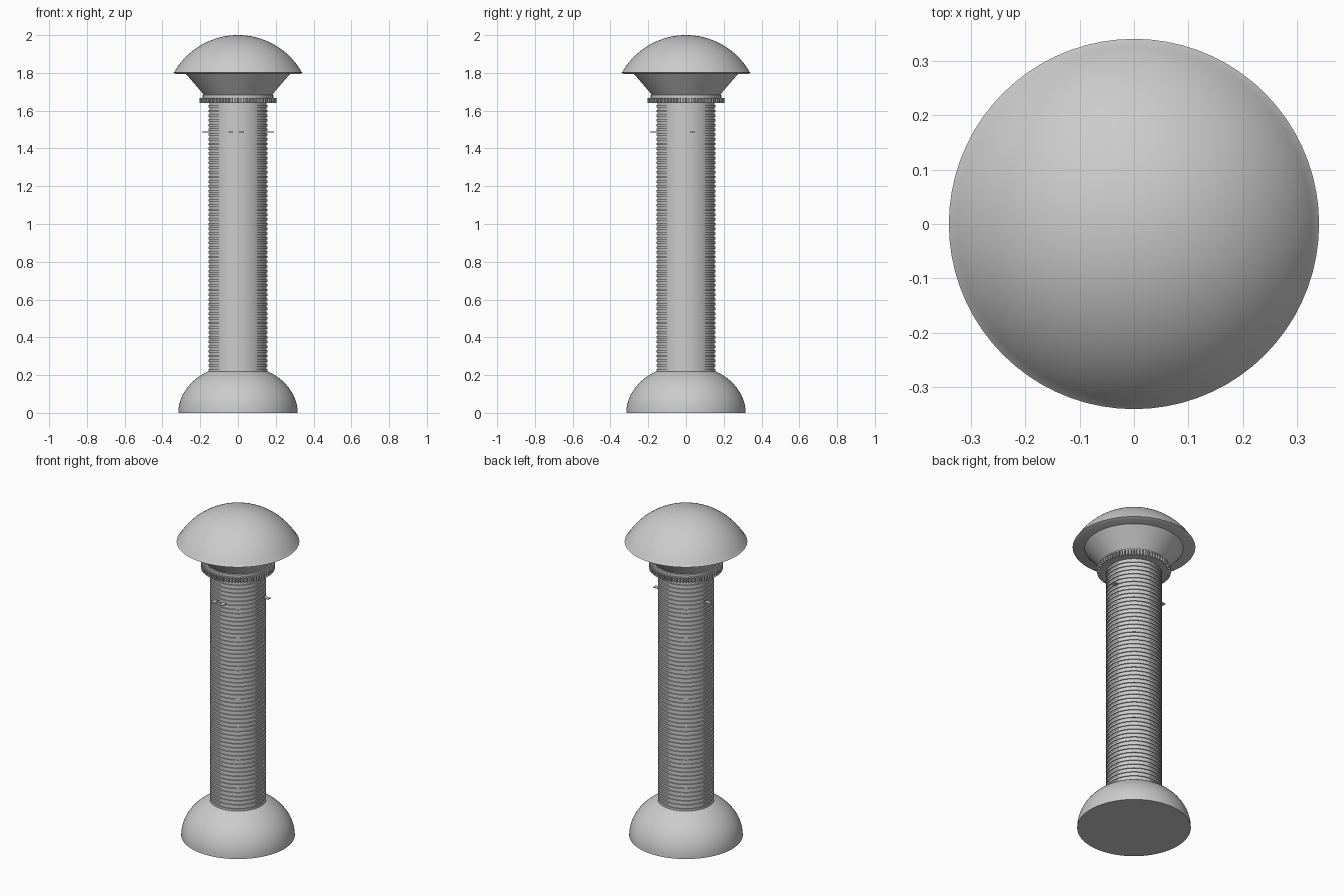
import bpy, bmesh
from math import sin, cos, pi, radians, sqrt, atan2

if "Cube" in bpy.data.objects:
    bpy.data.objects.remove(bpy.data.objects["Cube"])


def finish(name, bm, smooth=True):
    bmesh.ops.recalc_face_normals(bm, faces=bm.faces)
    me = bpy.data.meshes.new(name)
    bm.to_mesh(me)
    bm.free()
    ob = bpy.data.objects.new(name, me)
    bpy.context.collection.objects.link(ob)
    if smooth:
        bpy.ops.object.select_all(action='DESELECT')
        ob.select_set(True)
        bpy.context.view_layer.objects.active = ob
        bpy.ops.object.shade_smooth_by_angle(angle=radians(30))
    return ob


def lathe(name, profile, segs=72):
    """Revolve (radius, z) points about z; radius 0 closes to a pole."""
    bm = bmesh.new()
    verts = [bm.verts.new((r, 0, z)) for r, z in profile]
    edges = [bm.edges.new(p) for p in zip(verts, verts[1:])]
    bmesh.ops.spin(bm, geom=verts + edges, cent=(0, 0, 0), axis=(0, 0, 1),
                   angle=2 * pi, steps=segs, use_duplicate=False)
    bmesh.ops.remove_doubles(bm, verts=bm.verts, dist=1e-5)
    return finish(name, bm)


# Domed foot: part of an ellipse with a flat bottom
foot = [(0, 0)]
for i in range(15):
    z = 0.22 * sin(i / 14 * pi / 2)
    foot.append((0.316 * sqrt(1 - (z / 0.254) ** 2), z))
foot.append((0, 0.22))
lathe("foot", foot)

# Ribbed column: shallow square grooves
Z0, Z1, RIBS = 0.22, 1.642, 57
pitch = (Z1 - Z0) / RIBS
ribs = [(0, Z0)]
for i in range(RIBS):
    z = Z0 + i * pitch
    ribs += [(0.157, z), (0.157, z + pitch * 0.5),
             (0.151, z + pitch * 0.5), (0.151, z + pitch)]
ribs.append((0, Z1))
lathe("ribbed_column", ribs)

# Toothed collar
bm = bmesh.new()
TEETH = 72
ring = []
for i in range(TEETH):
    for f, r in ((-0.28, 0.192), (-0.22, 0.205), (0.22, 0.205), (0.28, 0.192)):
        a = 2 * pi * (i + f) / TEETH
        ring.append(bm.verts.new((r * cos(a), r * sin(a), 1.64)))
face = bm.faces.new(ring)
ext = bmesh.ops.extrude_face_region(bm, geom=[face], use_keep_orig=True)
bmesh.ops.translate(bm, vec=(0, 0, 0.028),
                    verts=[v for v in ext["geom"] if isinstance(v, bmesh.types.BMVert)])
finish("toothed_collar", bm, smooth=False)

# Flared neck under the cap
lathe("flared_neck", [(0, 1.665), (0.187, 1.665), (0.187, 1.683),
                      (0.182, 1.686), (0.276, 1.795), (0, 1.795)])

# Mushroom cap: spherical dome with a thin bevelled rim
RIM, ZR, TOP = 0.337, 1.805, 2.0
R = (RIM ** 2 + (TOP - ZR) ** 2) / (2 * (TOP - ZR))
amax = atan2(RIM, R - (TOP - ZR))
cap = [(0, 1.793), (0.325, 1.793), (0.341, 1.801)]
for i in range(20, -1, -1):
    a = amax * i / 20
    cap.append((R * sin(a), TOP - R + R * cos(a)))
lathe("cap", cap)

# Tiny flat tabs sticking out of the column
bm = bmesh.new()
for x, y, sx, sy in ((0.172, 0.035, 0.036, 0.025), (-0.172, 0.035, 0.036, 0.025),
                     (-0.038, -0.172, 0.025, 0.036), (0.018, -0.172, 0.025, 0.036)):
    cube = bmesh.ops.create_cube(bm, size=1)["verts"]
    bmesh.ops.scale(bm, vec=(sx, sy, 0.004), verts=cube)
    bmesh.ops.translate(bm, vec=(x, y, 1.487), verts=cube)
finish("small_tabs", bm, smooth=False)
